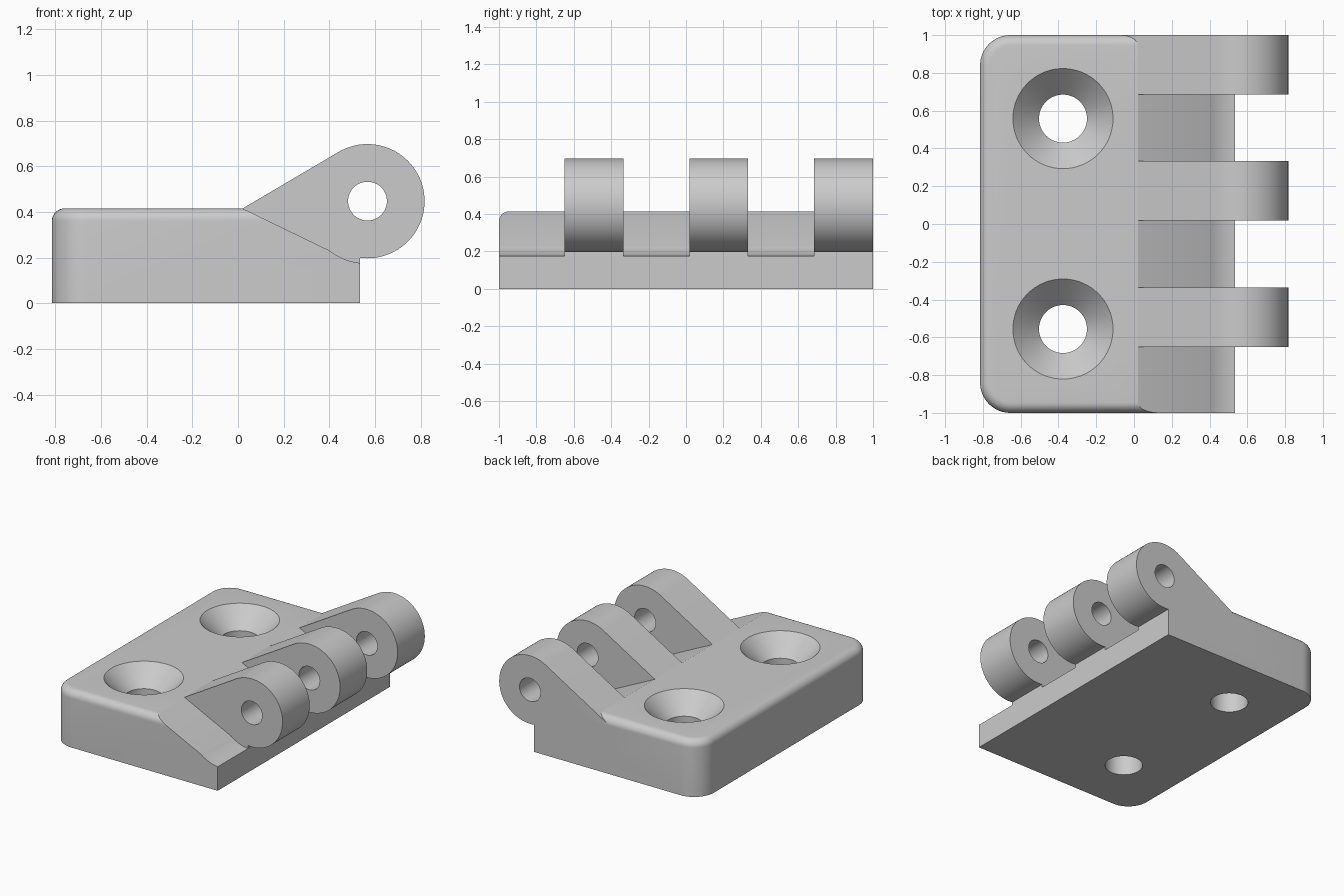
import bpy, bmesh
from math import cos, sin, radians, pi
from mathutils import Matrix

if "Cube" in bpy.data.objects:
    bpy.data.objects.remove(bpy.data.objects["Cube"], do_unlink=True)

LEFT, RIGHT, TOP = -0.815, 0.535, 0.415   # plate extents
PX, PZ = 0.567, 0.447                     # hinge pin axis
KNEE = 0.02                               # where the knuckles leave the plate

grey = bpy.data.materials.new("light grey")
grey.use_nodes = True
grey.diffuse_color = (0.6, 0.6, 0.6, 1)
grey.node_tree.nodes["Principled BSDF"].inputs["Base Color"].default_value = (0.6, 0.6, 0.6, 1)


def make(name, bm):
    bmesh.ops.recalc_face_normals(bm, faces=bm.faces)
    mesh = bpy.data.meshes.new(name)
    bm.to_mesh(mesh)
    bm.free()
    mesh.materials.append(grey)
    ob = bpy.data.objects.new(name, mesh)
    bpy.context.collection.objects.link(ob)
    return ob


def prism(name, profile, y0, y1):
    """Extrude an x-z profile along y."""
    bm = bmesh.new()
    face = bm.faces.new([bm.verts.new((x, y0, z)) for x, z in profile])
    out = bmesh.ops.extrude_face_region(bm, geom=[face])
    verts = [v for v in out["geom"] if isinstance(v, bmesh.types.BMVert)]
    bmesh.ops.translate(bm, verts=verts, vec=(0, y1 - y0, 0))
    return make(name, bm)


def arc(radius, a0, a1, steps):
    """Points around the pin axis, angles in degrees."""
    angles = [radians(a0 + (a1 - a0) * i / steps) for i in range(steps + 1)]
    return [(PX + radius * cos(a), PZ + radius * sin(a)) for a in angles]


def boolean(target, tool, operation):
    mod = target.modifiers.new(tool.name, "BOOLEAN")
    mod.object, mod.operation, mod.solver = tool, operation, "EXACT"
    bpy.context.view_layer.objects.active = target
    bpy.ops.object.modifier_apply(modifier=mod.name)
    bpy.data.objects.remove(tool, do_unlink=True)


# Plate: block with rounded rear corners and a rounded top rim
bm = bmesh.new()
bmesh.ops.create_cube(bm, size=1, matrix=Matrix.Translation(((LEFT + RIGHT) / 2, 0, TOP / 2))
                      @ Matrix.Diagonal((RIGHT - LEFT, 2, TOP, 1)))
corners = [e for e in bm.edges if all(v.co.x < 0 for v in e.verts)
           and abs(e.verts[0].co.z - e.verts[1].co.z) > 0.1]
bmesh.ops.bevel(bm, geom=corners, offset=0.16, segments=12, profile=0.5, affect="EDGES")
rim = [e for e in bm.edges if all(v.co.z > TOP - 0.001 for v in e.verts)
       and not all(v.co.x > RIGHT - 0.001 for v in e.verts)]
bmesh.ops.bevel(bm, geom=rim, offset=0.055, segments=8, profile=0.5, affect="EDGES")
plate = make("hinge_leaf", bm)

# Clearance for the mating knuckles: a slope running into a shallow hollow
hollow = arc(0.273, 232.3, 275, 16)
slope = (hollow[0][1] - TOP) / (hollow[0][0] - KNEE)
cut = [(KNEE - 0.2, TOP - 0.2 * slope)] + hollow + [(0.8, 0.2), (0.8, 0.7)]
boolean(plate, prism("clearance_cutter", cut, -1.2, 1.2), "DIFFERENCE")

# Three knuckles with a tangent ramp on top
ring = arc(0.25, 120.5, -97.4, 60)
ramp = (ring[0][1] - TOP) / (ring[0][0] - KNEE)
shape = [(KNEE - 0.12, TOP - 0.12 * ramp)] + ring + [(RIGHT, 0.1), (KNEE - 0.12, 0.1)]
for i, y in enumerate((-0.65, 0.0175, 0.685)):
    boolean(plate, prism(f"knuckle_{i}", shape, y, y + 0.315), "UNION")

# Pin bore
boolean(plate, prism("pin_cutter", arc(0.085, 0, 352.5, 47), -1.2, 1.2), "DIFFERENCE")

# Countersunk screw holes
for y in (-0.556, 0.558):
    bm = bmesh.new()
    loops = []
    for r, z in ((0.127, -0.1), (0.127, TOP - 0.138), (0.265, TOP), (0.365, TOP + 0.1)):
        loops.append([bm.verts.new((-0.376 + r * cos(2 * pi * k / 64), y + r * sin(2 * pi * k / 64), z))
                      for k in range(64)])
    for low, high in zip(loops, loops[1:]):
        for k in range(64):
            n = (k + 1) % 64
            bm.faces.new((low[k], low[n], high[n], high[k]))
    bm.faces.new(loops[0][::-1])
    bm.faces.new(loops[-1])
    boolean(plate, make("screw_cutter", bm), "DIFFERENCE")

# Smooth the rounds and keep the machined edges crisp
bpy.ops.object.select_all(action="DESELECT")
plate.select_set(True)
bpy.context.view_layer.objects.active = plate
bpy.ops.object.shade_smooth_by_angle(angle=radians(25))
